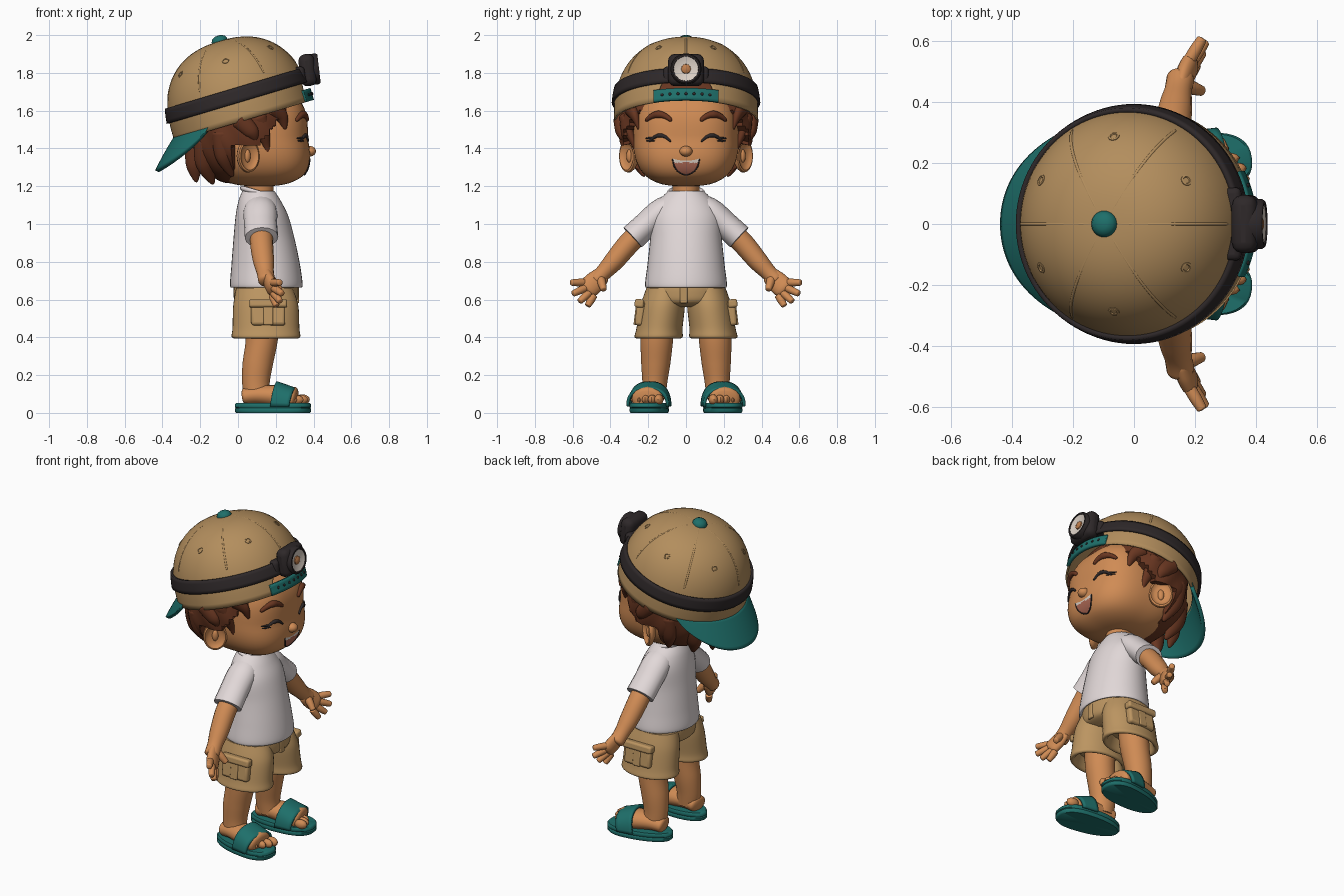
import bpy, bmesh
from math import sin, cos, pi, asin, sqrt, copysign
from mathutils import Vector, Matrix

if "Cube" in bpy.data.objects:
    bpy.data.objects.remove(bpy.data.objects["Cube"])


def material(name, *rgb):
    m = bpy.data.materials.new(name)
    m.use_nodes = True
    m.diffuse_color = (*rgb, 1)
    m.node_tree.nodes["Principled BSDF"].inputs["Base Color"].default_value = (*rgb, 1)
    return m


SKIN = material("warm skin", .63, .26, .09)
CANVAS = material("tan canvas", .45, .27, .11)
KHAKI = material("khaki cloth", .5, .3, .12)
TEAL = material("teal", .013, .16, .145)
HAIR = material("brown hair", .14, .037, .015)
DARK = material("charcoal", .027, .021, .022)
WHITE = material("white cotton", .76, .69, .69)
LENS = material("lens", .7, .62, .55)
MOUTH = material("mouth", .42, .14, .09)
AMBER = material("amber bulb", .5, .2, .07)
I = Matrix.Identity(4)


def finish(name, mat, bm, mx=I, solid=0, bevel=0):
    bmesh.ops.remove_doubles(bm, verts=bm.verts, dist=1e-5)
    bmesh.ops.recalc_face_normals(bm, faces=bm.faces)
    me = bpy.data.meshes.new(name)
    bm.to_mesh(me)
    bm.free()
    me.materials.append(mat)
    me.polygons.foreach_set("use_smooth", [True] * len(me.polygons))
    me.set_sharp_from_angle(angle=.8)
    ob = bpy.data.objects.new(name, me)
    bpy.context.collection.objects.link(ob)
    ob.matrix_world = mx
    if solid:
        mod = ob.modifiers.new("thickness", 'SOLIDIFY')
        mod.thickness, mod.offset = solid, 0
    if bevel:
        mod = ob.modifiers.new("rounding", 'BEVEL')
        mod.width, mod.segments = bevel, 3
    return ob


def surface(name, mat, fn, nu=32, nv=16, wrap=True, cap=False, **kw):
    """Grid surface from fn(u, v), u around and v along."""
    bm = bmesh.new()
    cols = nu if wrap else nu + 1
    rows = [[bm.verts.new(fn(i / nu, j / nv)) for i in range(cols)] for j in range(nv + 1)]
    for a, b in zip(rows, rows[1:]):
        for i in range(nu):
            k = (i + 1) % cols
            bm.faces.new((a[i], a[k], b[k], b[i]))
    if cap:
        bm.faces.new(rows[0])
        bm.faces.new(rows[-1])
    return finish(name, mat, bm, **kw)


def block(name, mat, loc, size, bevel, rot=I):
    bm = bmesh.new()
    bmesh.ops.create_cube(bm, size=1, matrix=Matrix.Diagonal((*size, 1)))
    return finish(name, mat, bm, Matrix.Translation(loc) @ rot, bevel=bevel)


def spline(pts, t):
    n = len(pts)
    i = min(int(t * (n - 1)), n - 2)
    f = t * (n - 1) - i
    p = [pts[max(0, min(n - 1, i + k))] for k in (-1, 0, 1, 2)]
    return [b + f / 2 * (c - a + f * (2 * a - 5 * b + 4 * c - d + f * (3 * (b - c) + d - a)))
            for a, b, c, d in zip(*p)]


def loft(name, mat, secs, **kw):
    """Stacked level ellipses: x, y, z, half depth, half width."""
    def fn(u, v):
        x, y, z, rx, ry = spline(secs, v)
        return x + rx * cos(2 * pi * u), y + ry * sin(2 * pi * u), z
    return surface(name, mat, fn, 40, 6 * len(secs), cap=True, **kw)


def tube(name, mat, pts, flat=1, ref=(1, 0, 0), rnd=.8, **kw):
    """Round-ended limb through points x, y, z, radius."""
    def fn(u, v):
        *c, r = spline(pts, v)
        t = Vector(spline(pts, min(1, v + .01))[:3]) - Vector(spline(pts, max(0, v - .01))[:3])
        side = t.cross(Vector(ref)).normalized()
        up = side.cross(t).normalized()
        e = max(0, (abs(2 * v - 1) - rnd) / (1 - rnd))
        r *= sqrt(max(0, 1 - e * e))
        return Vector(c) + r * (cos(2 * pi * u) * side + flat * sin(2 * pi * u) * up)
    return surface(name, mat, fn, 16, 32, **kw)


def lathe(name, mat, prof, mx, **kw):
    """Revolve (radius, height) points about local z."""
    def fn(u, v):
        r, h = prof[round(v * (len(prof) - 1))]
        return r * cos(2 * pi * u), r * sin(2 * pi * u), h
    return surface(name, mat, fn, 32, len(prof) - 1, mx=mx, **kw)


def egg(name, mat, c, rad, n=2, warp=lambda p: p, **kw):
    def fn(u, v):
        d = (sin(pi * v) * cos(2 * pi * u), sin(pi * v) * sin(2 * pi * u), cos(pi * v))
        k = sum(abs(a / r) ** n for a, r in zip(d, rad)) ** (-1 / n)
        return warp(Vector(c) + k * Vector(d))
    return surface(name, mat, fn, kw.pop("nu", 32), kw.pop("nv", 20), **kw)


# Head and face
HC, HR, HN = (.07, 0, 1.47), (.3, .28, .27), 2.8


def jaw(p):
    return p + Vector((.045 * max(0, min(1, (1.45 - p.z) / .2)), 0, 0))


def on_face(y, z, lift=.003):
    k = max(0, 1 - abs(y / HR[1]) ** HN - abs((z - HC[2]) / HR[2]) ** HN) ** (1 / HN)
    return jaw(Vector((HC[0] + HR[0] * k + lift, y, z)))


egg("head", SKIN, HC, HR, HN, jaw, nu=64, nv=40)
egg("nose", SKIN, (.378, 0, 1.385), (.035, .034, .028))
loft("neck", SKIN, [(.11, 0, 1.08, .09, .085), (.11, 0, 1.16, .078, .07), (.11, 0, 1.28, .085, .08)])


def smile(u, v):
    y = .072 * (2 * u - 1)
    top = 1.335 + .012 * (y / .072) ** 2
    return on_face(y, top - v * .075 * sqrt(max(0, 1 - (y / .072) ** 2)), .004)


mouth = surface("mouth", MOUTH, smile, 24, 10, wrap=False)
mouth.data.materials.append(LENS)
for f in mouth.data.polygons:
    f.material_index = int(f.center.z > 1.325)
tube("lip_line", DARK, [(*on_face(y, smile(y / .144 + .5, 1).z), .004)
                        for y in (-.072, -.06, -.035, 0, .035, .06, .072)])

for s, side in ((1, "left"), (-1, "right")):
    def stroke(name, mat, y0, y1, z, rise, r):
        pts = []
        for k in range(7):
            q = k / 3 - 1
            y = y0 + (y1 - y0) * k / 6
            pts.append((*on_face(s * y, z + rise * (1 - q * q)), r * (1 - .5 * abs(q))))
        tube(side + name, mat, pts)
    stroke("_closed_eye", DARK, .08, .195, 1.435, .034, .011)
    stroke("_upper_lash", DARK, .16, .215, 1.453, .002, .006)
    stroke("_lower_lash", DARK, .165, .212, 1.44, .002, .005)
    stroke("_brow", HAIR, .075, .215, 1.545, .035, .02)
    # Dished ear facing out and forward
    ear = Matrix((( -.72, 0, .55, .05), (.55 * s, 0, .72 * s, s * .3), (0, 1, 0, 1.36), (0, 0, 0, 1)))
    lathe(side + "_ear", SKIN, [(0, -.035), (.045, -.03), (.07, -.012), (.078, .004), (.075, .018),
                                (.066, .022), (.057, .012), (.04, .002), (0, .002)],
          ear @ Matrix.Diagonal((1, 1.13, 1, 1)))
    egg(side + "_ear_fold", SKIN, (0, 0, 0), (.02, .035, .016), mx=ear)


# Hair shell tucked in around the face, with loose locks
def hairline(p):
    edge = .13 + (p.z - 1.42) * .75 if p.z > 1.4 else -.02
    c = Vector((.03, 0, 1.52))
    return c + (p - c) * (.72 if p.x > edge else 1 + .012 * sin(p.x * 45 + p.z * 30))


egg("hair", HAIR, (.03, 0, 1.52), (.29, .355, .31), 2.3, hairline, nu=96, nv=64)
for s, side in ((1, "left"), (-1, "right")):
    LOCKS = [[(.1, .325, 1.58, .05), (.13, .305, 1.5, .04), (.15, .275, 1.42, .02), (.16, .265, 1.37, .006)],
             [(.18, .3, 1.62, .05), (.23, .27, 1.57, .035), (.25, .25, 1.5, .008)],
             [(.0, .35, 1.56, .05), (.07, .345, 1.49, .04), (.09, .33, 1.44, .012)],
             [(-.08, .3, 1.5, .06), (-.07, .275, 1.36, .05), (-.03, .22, 1.25, .01)],
             [(-.16, .2, 1.45, .07), (-.17, .17, 1.32, .055), (-.13, .12, 1.21, .01)],
             [(-.22, .08, 1.42, .06), (-.23, .07, 1.31, .045), (-.22, .05, 1.22, .008)]]
    for k, lock in enumerate(LOCKS):
        tube(f"{side}_hair_lock_{k + 1}", HAIR, [(x, s * y, z, r) for x, y, z, r in lock], .7, (0, 1, 0))

# Cap worn backwards, built in a tilted frame
CAP = Matrix.Translation((.02, 0, 1.575)) @ Matrix.Rotation(-.29, 4, 'Y')
R, H, N = .375, .405, 2.35


def dome(a, h, off=0):
    r = off + R * max(0, 1 - max(0, h / H) ** N) ** (1 / N)
    return Vector((r * cos(a), r * sin(a), h))


def crown(u, v):
    a = 2 * pi * u - pi
    low = -.03 + (.18 * sqrt(1 - (a / .42) ** 2) if abs(a) < .42 else 0)
    if v == 0:
        return dome(a, low)
    t0 = asin((max(0, low) / H) ** (N / 2))
    return dome(a, H * sin(t0 + (pi / 2 - t0) * (v - .04) / .96) ** (2 / N))


def band(name, mat, h0, h1, half, off, thick):
    surface(name, mat, lambda u, v: dome(half * (2 * u - 1), h0 + (h1 - h0) * v, off),
            96, 4, wrap=False, mx=CAP, solid=thick)


surface("cap_crown", CANVAS, crown, 144, 25, mx=CAP, solid=.012)
band("cap_size_strap", TEAL, -.03, .035, .46, .006, .018)
band("headlamp_strap", DARK, .07, .148, pi, .012, .018)
lathe("cap_button", TEAL, [(.042, -.01), (.043, .01), (.034, .026), (.018, .034), (0, .036)],
      CAP @ Matrix.Translation((0, 0, H)))
for k in range(7):
    egg("size_strap_hole", DARK, dome((k - 3) * .11, .004, .016), (.005, .008, .008), nu=12, nv=8, mx=CAP)
for k in range(6):
    a = k * pi / 3
    tube("cap_seam", CANVAS, [(*dome(a, H * sin(q), .003), .006) for q in (.45, .6, .8, 1, 1.2, 1.4, 1.54)],
         ref=(-sin(a), cos(a), 0), mx=CAP)
    spot = dome(a + pi / 6, .3, .004)
    turn = Vector((spot.x, spot.y, spot.z * .9)).to_track_quat('Z', 'Y').to_matrix().to_4x4()
    lathe("cap_eyelet", CANVAS, [(.02, -.004), (.018, .005), (.012, .006), (.007, -.002), (0, -.002)],
          CAP @ Matrix.Translation(spot) @ turn)


def brim(u, v):
    q = 2 * u - 1
    p = CAP @ dome(pi + 1.05 * q, -.015, -.004)
    e = v * (1 - abs(q) ** 2.4) ** .6
    return p + Vector((-.098 * e, copysign(.01, q) * e * abs(q), -.175 * e + .02 * e * (1 - v)))


surface("cap_brim", TEAL, brim, 48, 10, wrap=False, solid=.022)

# Headlamp
TILT = Matrix.Rotation(-.12, 4, 'Y')
block("lamp_mount", DARK, (.325, 0, 1.79), (.06, .24, .085), .02, TILT)
block("lamp_body", DARK, (.368, 0, 1.815), (.085, .19, .17), .035, TILT)
FACE = Matrix.Translation((.405, 0, 1.82)) @ TILT @ Matrix.Rotation(pi / 2, 4, 'Y')
lathe("lamp_bezel", DARK, [(.082, -.02), (.082, .015), (.075, .024), (.066, .024), (.062, .008)], FACE)
lathe("lamp_lens", LENS, [(.066, .02), (.055, .016), (.025, .008), (0, .008)], FACE)
lathe("lamp_bulb", AMBER, [(.026, .006), (.024, .014), (.012, .02), (0, .022)], FACE)

# Shirt
loft("shirt_body", WHITE, [(.15, 0, .73, .15, .18), (.15, 0, .672, .175, .2), (.15, 0, .675, .192, .217),
                           (.147, 0, .78, .182, .205), (.138, 0, .92, .162, .19), (.127, 0, 1.04, .14, .185),
                           (.115, 0, 1.12, .113, .145), (.108, 0, 1.175, .085, .095)])


def collar(u, v):
    a, b = 2 * pi * u, 2 * pi * v
    k = 1 + .13 * cos(b)
    return .112 + .09 * k * cos(a), .09 * k * sin(a), 1.165 - .025 * cos(a) + .013 * sin(b)


surface("shirt_collar", WHITE, collar, 40, 10)

for s, side in ((1, "left"), (-1, "right")):
    def limb(name, mat, pts, **kw):
        tube(side + name, mat, [(x, s * y, z, r) for x, y, z, r in pts], **kw)
    # Sleeve, arm and hand
    limb("_sleeve", WHITE, [(.115, .06, 1.105, .06), (.118, .13, 1.065, .071), (.12, .21, .995, .07),
                            (.125, .287, .925, .071)], flat=1.25, rnd=.96)
    limb("_arm", SKIN, [(.125, .22, .98, .055), (.125, .3, .9, .058), (.135, .38, .805, .053),
                        (.145, .44, .74, .043), (.155, .49, .69, .045)], flat=1.05)
    limb("_palm", SKIN, [(.15, .43, .745, .04), (.165, .48, .695, .056), (.19, .535, .645, .055)], flat=.55, rnd=.5)
    tips = ((.225, .61, .69), (.235, .6, .63), (.225, .565, .588), (.205, .522, .565))
    for k, tip in enumerate(tips):
        root = (.18, .535 - k * .016, .69 - k * .022)
        mid = [(a + b) / 2 for a, b in zip(root, tip)]
        limb(f"_finger_{k + 1}", SKIN, [(*root, .02), (*mid, .02), (*tip, .016)])
    limb("_thumb", SKIN, [(.165, .455, .715, .025), (.195, .445, .685, .022), (.225, .435, .65, .016)])

    # Shorts leg with hem and cargo pocket
    loft(side + "_shorts_leg", KHAKI, [(.14, s * .11, .66, .15, .1), (.147, s * .123, .57, .172, .117),
                                       (.148, s * .14, .45, .177, .122), (.148, s * .145, .402, .181, .127),
                                       (.148, s * .145, .402, .155, .105), (.145, s * .145, .47, .13, .09)])
    lean = Matrix.Rotation(s * .12, 4, 'X')
    block(side + "_cargo_pocket", KHAKI, (.16, s * .243, .525), (.18, .045, .125), .015, lean)
    block(side + "_pocket_flap", KHAKI, (.16, s * .247, .58), (.2, .05, .045), .012, lean)
    block(side + "_pocket_pleat", KHAKI, (.16, s * .262, .515), (.05, .02, .1), .006, lean)
    limb("_hip_pocket_edge", KHAKI, [(.29, .1, .66, .008), (.265, .15, .62, .008), (.2, .215, .6, .008)])

    # Leg
    loft(side + "_leg", SKIN, [(.13, s * .15, .5, .09, .09), (.125, s * .155, .38, .085, .086),
                               (.105, s * .16, .26, .081, .077), (.095, s * .165, .16, .073, .066),
                               (.1, s * .17, .08, .07, .062)])
    # Foot, toes and sandal share a frame turned outward
    foot = Matrix.Translation((.185, s * .19, 0)) @ Matrix.Rotation(s * .13, 4, 'Z')
    tube(side + "_foot", SKIN, [(-.165, 0, .085, .06), (-.08, 0, .095, .068), (.03, 0, .088, .08),
                                (.13, 0, .07, .085)], .75, (0, 0, 1), mx=foot)
    for k in range(5):
        egg(f"{side}_toe_{k + 1}", SKIN, (.148 - .006 * k * k, s * (.036 * k - .066), .07),
            (.04, .024 - .002 * k, .028 - .002 * k), nu=16, nv=12, mx=foot)
    SOLE = [(0, 0), (.96, 0), (1, .008), (1, .022), (.97, .026), (1, .03), (1, .044), (.96, .052), (0, .052)]

    def sole(u, v):
        k, z = SOLE[round(v * 8)]
        a = 2 * pi * u
        x = .203 * copysign(abs(cos(a)) ** .85, cos(a))
        return k * x, k * (.098 + .018 * cos(a)) * copysign(abs(sin(a)) ** .85, sin(a)), z
    surface(side + "_sandal_sole", TEAL, sole, 48, 8, mx=foot)

    def strap(u, v):
        a = pi * u
        x = .0 + .1 * v + .02 * sin(a)
        return x, .106 * copysign(abs(cos(a)) ** .8, cos(a)), .035 + (.125 - .035 * v) * sin(a) ** .8
    surface(side + "_sandal_strap", TEAL, strap, 28, 6, wrap=False, mx=foot, solid=.016)

# Shorts seat and fly
loft("shorts_seat", KHAKI, [(.148, 0, .56, .1, .12), (.148, 0, .585, .16, .19), (.148, 0, .64, .172, .21),
                            (.148, 0, .72, .165, .2)])
block("shorts_fly", KHAKI, (.315, -.012, .625), (.016, .04, .09), .006)
